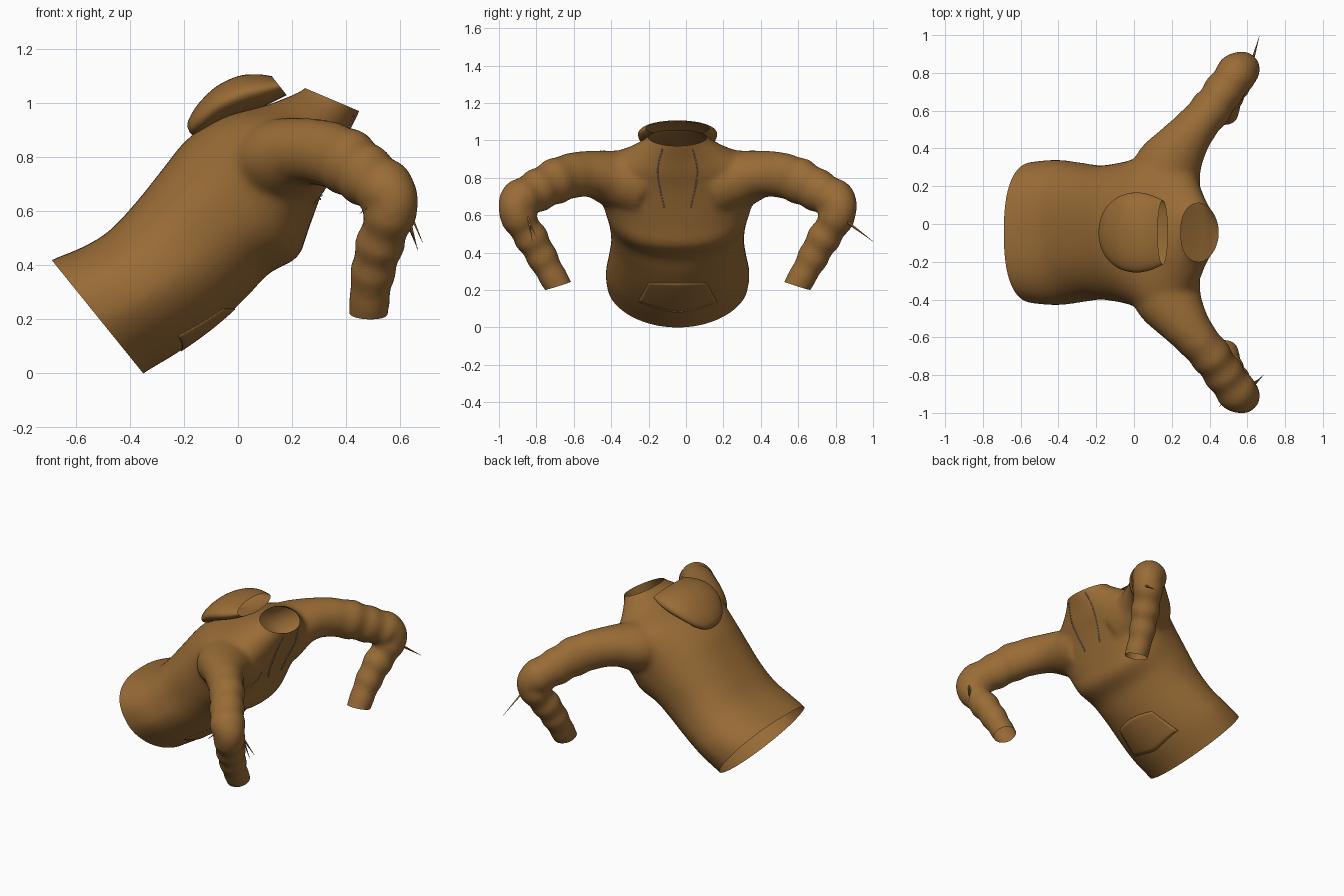
import bpy, bmesh, math
from mathutils import Vector
from mathutils.bvhtree import BVHTree

MID = -0.045   # side-to-side centre of the garment
if "Cube" in bpy.data.objects:
    bpy.data.objects.remove(bpy.data.objects["Cube"], do_unlink=True)


def material(name, rgb):
    m = bpy.data.materials.new(name)
    m.use_nodes = True
    m.diffuse_color = (*rgb, 1)
    bsdf = m.node_tree.nodes["Principled BSDF"]
    bsdf.inputs["Base Color"].default_value = (*rgb, 1)
    bsdf.inputs["Roughness"].default_value = 0.8
    return m


cloth = material("brown cloth", (0.32, 0.15, 0.037))
cord = material("grey cord", (0.30, 0.32, 0.35))


def add_object(name, bm, mat, smooth=True):
    me = bpy.data.meshes.new(name)
    bm.to_mesh(me)
    bm.free()
    me.materials.append(mat)
    if smooth:
        me.shade_smooth()
    ob = bpy.data.objects.new(name, me)
    bpy.context.collection.objects.link(ob)
    return ob


def catmull(keys, steps):
    """Smooth interpolation of equal-length tuples."""
    out = []
    for i in range(len(keys) - 1):
        a, b = keys[max(i - 1, 0)], keys[i]
        c, d = keys[i + 1], keys[min(i + 2, len(keys) - 1)]
        for k in range(steps):
            t = k / steps
            out.append([q + 0.5 * t * (r - p + t * (2 * p - 5 * q + 4 * r - s + t * (3 * (q - r) + s - p)))
                        for p, q, r, s in zip(a, b, c, d)])
    return out + [list(keys[-1])]


def loft(bm, rings, cap_start=True, cap_end=True):
    loops = [[bm.verts.new(p) for p in ring] for ring in rings]
    n = len(loops[0])
    for a, b in zip(loops, loops[1:]):
        for i in range(n):
            bm.faces.new((a[i], a[(i + 1) % n], b[(i + 1) % n], b[i]))
    if cap_start:
        bm.faces.new(loops[0][::-1])
    if cap_end:
        bm.faces.new(loops[-1])


def oval(key, n=48):
    """Ring from back x,z, front x,z, half width, back and front squareness."""
    bx, bz, fx, fz, w, back, front = key
    ring = []
    for i in range(n):
        t = 2 * math.pi * i / n
        c, s = math.cos(t), math.sin(t)
        p = front if c > 0 else back
        c = math.copysign(abs(c) ** p, c)
        s = math.copysign(abs(s) ** min(p, 1), s)
        ring.append(Vector(((bx + fx) / 2 + (fx - bx) / 2 * c, MID + w * s,
                            (bz + fz) / 2 + (fz - bz) / 2 * c)))
    return ring


def tube_rings(path, radii, n=20):
    """Rings along a path; radii are (upright, sideways) pairs."""
    rings, side = [], Vector((0, 0, 1))
    for i, p in enumerate(path):
        d = (path[min(i + 1, len(path) - 1)] - path[max(i - 1, 0)]).normalized()
        side = (side - d * side.dot(d)).normalized()
        up = d.cross(side)
        a, b = radii[i]
        rings.append([p + side * a * math.cos(2 * math.pi * k / n) + up * b * math.sin(2 * math.pi * k / n)
                      for k in range(n)])
    return rings


# Torso, leaning forward
torso = [
    (-0.73, 0.39, -0.40, -0.04, 0.36, 0.8, 1.1),
    (-0.69, 0.42, -0.35, 0.00, 0.375, 0.8, 1.15),
    (-0.58, 0.465, -0.21, 0.085, 0.385, 0.8, 1.25),
    (-0.48, 0.525, -0.08, 0.18, 0.37, 0.8, 1.2),
    (-0.38, 0.63, 0.03, 0.28, 0.355, 0.8, 1),
    (-0.28, 0.755, 0.115, 0.37, 0.365, 0.85, 0.9),
    (-0.20, 0.855, 0.22, 0.43, 0.385, 0.9, 0.85),
    (-0.11, 0.925, 0.26, 0.53, 0.415, 0.95, 0.85),
    (-0.03, 0.962, 0.30, 0.64, 0.45, 1, 0.85),
    (0.03, 0.975, 0.34, 0.74, 0.435, 1, 0.85),
    (0.08, 0.985, 0.38, 0.82, 0.37, 1, 0.9),
    (0.14, 1.005, 0.41, 0.89, 0.27, 1, 1),
    (0.25, 1.055, 0.45, 0.97, 0.155, 0.85, 1.2),
    (0.28, 1.115, 0.475, 1.03, 0.135, 0.85, 1.2)]
bm = bmesh.new()
loft(bm, [oval(k) for k in catmull(torso, 4)])

# Sleeves: x, distance from centre, z, upright radius, sideways radius
sleeve = [
    (0.15, 0.21, 0.76, 0.18, 0.20), (0.18, 0.34, 0.795, 0.155, 0.185),
    (0.245, 0.45, 0.82, 0.127, 0.145), (0.32, 0.55, 0.815, 0.122, 0.115),
    (0.40, 0.645, 0.785, 0.124, 0.108), (0.475, 0.75, 0.732, 0.115, 0.105),
    (0.543, 0.84, 0.682, 0.108, 0.107), (0.575, 0.865, 0.635, 0.10, 0.10),
    (0.552, 0.835, 0.56, 0.091, 0.091), (0.517, 0.765, 0.45, 0.088, 0.088),
    (0.492, 0.70, 0.33, 0.079, 0.079), (0.483, 0.64, 0.225, 0.074, 0.074),
    (0.478, 0.61, 0.17, 0.074, 0.074)]
for s in (1, -1):
    keys = catmull(sleeve, 6)
    path = [Vector((k[0], MID + s * k[1], k[2])) for k in keys]
    run, radii = 0, []
    for i, k in enumerate(keys):
        run += (path[i] - path[i - 1]).length if i else 0
        fade = min(1, max(0, (run - 0.35) / 0.2)) * min(1, max(0, (k[2] - 0.2) / 0.2))
        fold = 0.006 * fade * math.sin(run * 50)
        radii.append((k[3] + fold, k[4] + fold))
    loft(bm, tube_rings(path, radii))
bmesh.ops.recalc_face_normals(bm, faces=bm.faces)
body = add_object("garment_body", bm, cloth)

# Fuse torso and sleeves into one skin
rm = body.modifiers.new("fuse", "REMESH")
rm.mode, rm.voxel_size = "VOXEL", 0.014
sm = body.modifiers.new("soften", "SMOOTH")
sm.factor, sm.iterations = 0.5, 16
fused = bpy.data.meshes.new_from_object(body.evaluated_get(bpy.context.evaluated_depsgraph_get()))
body.modifiers.clear()

# Cut open the hem, the neck and the cuffs
bm = bmesh.new()
bm.from_mesh(fused)


def cut(point, normal, keep):
    faces = [f for f in bm.faces if keep(f.calc_center_median())]
    edges = {e for f in faces for e in f.edges}
    verts = {v for f in faces for v in f.verts}
    bmesh.ops.bisect_plane(bm, geom=list(verts) + list(edges) + faces, plane_co=point,
                           plane_no=normal, clear_outer=True)


cut((-0.52, 0, 0.21), (-0.78, 0, -0.63), lambda v: v.x < 0)
cut((0.35, 0, 1.0125), (0.39, 0, 0.92), lambda v: v.z > 0.9 and abs(v.y - MID) < 0.3)
for s in (1, -1):
    cut((0.48, MID + s * 0.64, 0.222), (-0.03, -s * 0.3, -0.95),
        lambda v: s * (v.y - MID) > 0.45 and v.z < 0.4)
surface = BVHTree.FromBMesh(bm)
bm.to_mesh(body.data)
bm.free()
body.data.shade_smooth()


def on_front(y, z, lift):
    hit, normal, _, _ = surface.ray_cast(Vector((1, y, z)), Vector((-1, 0, 0)))
    if normal.x < 0:
        normal = -normal
    return hit + normal * lift


# Belly pocket laid on the front
bm = bmesh.new()
cols, rows = 20, 10
grid = []
for j in range(rows + 1):
    v = j / rows
    line = []
    for i in range(cols + 1):
        u = 2 * i / cols - 1
        z = 0.24 + (0.085 + 0.055 * abs(u) ** 1.6 - 0.24) * v
        line.append(bm.verts.new(on_front(MID + u * (0.155 + 0.055 * v), z, 0.002)))
    grid.append(line)
for a, b in zip(grid, grid[1:]):
    for i in range(cols):
        bm.faces.new((a[i], b[i], b[i + 1], a[i + 1]))
pocket = add_object("belly_pocket", bm, cloth)
sol = pocket.modifiers.new("thickness", "SOLIDIFY")
sol.thickness, sol.offset = 0.004, 0

# Hood lying on the upper back, open toward the neck
hood = [
    (0.18, 1.03, 0.125, 1.10, 0.17, 1, 1),
    (0.10, 0.99, 0.07, 1.107, 0.20, 1, 1),
    (0.02, 0.96, 0.00, 1.10, 0.212, 1, 1),
    (-0.06, 0.93, -0.08, 1.062, 0.195, 1, 1),
    (-0.12, 0.895, -0.145, 1.00, 0.15, 1, 1),
    (-0.16, 0.88, -0.18, 0.945, 0.09, 1, 1),
    (-0.178, 0.89, -0.188, 0.915, 0.03, 1, 1)]
bm = bmesh.new()
loft(bm, [oval(k) for k in catmull(hood, 4)], cap_start=False)
bmesh.ops.recalc_face_normals(bm, faces=bm.faces)
add_object("hood", bm, cloth)

# Stitched drawstrings down the chest
for side, name in ((1, "left_drawstring"), (-1, "right_drawstring")):
    bm = bmesh.new()
    line = catmull([(0.08, 0.955), (0.105, 0.85), (0.095, 0.75), (0.07, 0.64)], 14)
    pts = [on_front(MID + side * d, z, 0.0035) for d, z in line]
    for a, b in list(zip(pts, pts[1:]))[::2]:
        loft(bm, tube_rings([a, b], [(0.0035, 0.0035)] * 2, 6))
    add_object(name, bm, cord)

# Loose cloth spikes at the elbows
spikes = [("left_elbow_spike", (0.62, 0.84, 0.58), (0.665, 1.0, 0.46)),
          ("right_elbow_spike", (0.625, -0.86, 0.62), (0.685, -0.80, 0.48)),
          ("right_elbow_spike_low", (0.62, -0.85, 0.62), (0.665, -0.82, 0.455)),
          ("right_sleeve_spike", (0.50, -0.91, 0.64), (0.45, -0.97, 0.59))]
for name, base, tip in spikes:
    bm = bmesh.new()
    loft(bm, tube_rings([Vector(base), Vector(tip)], [(0.009, 0.009), (0.0005, 0.0005)], 4))
    add_object(name, bm, cloth, False)
